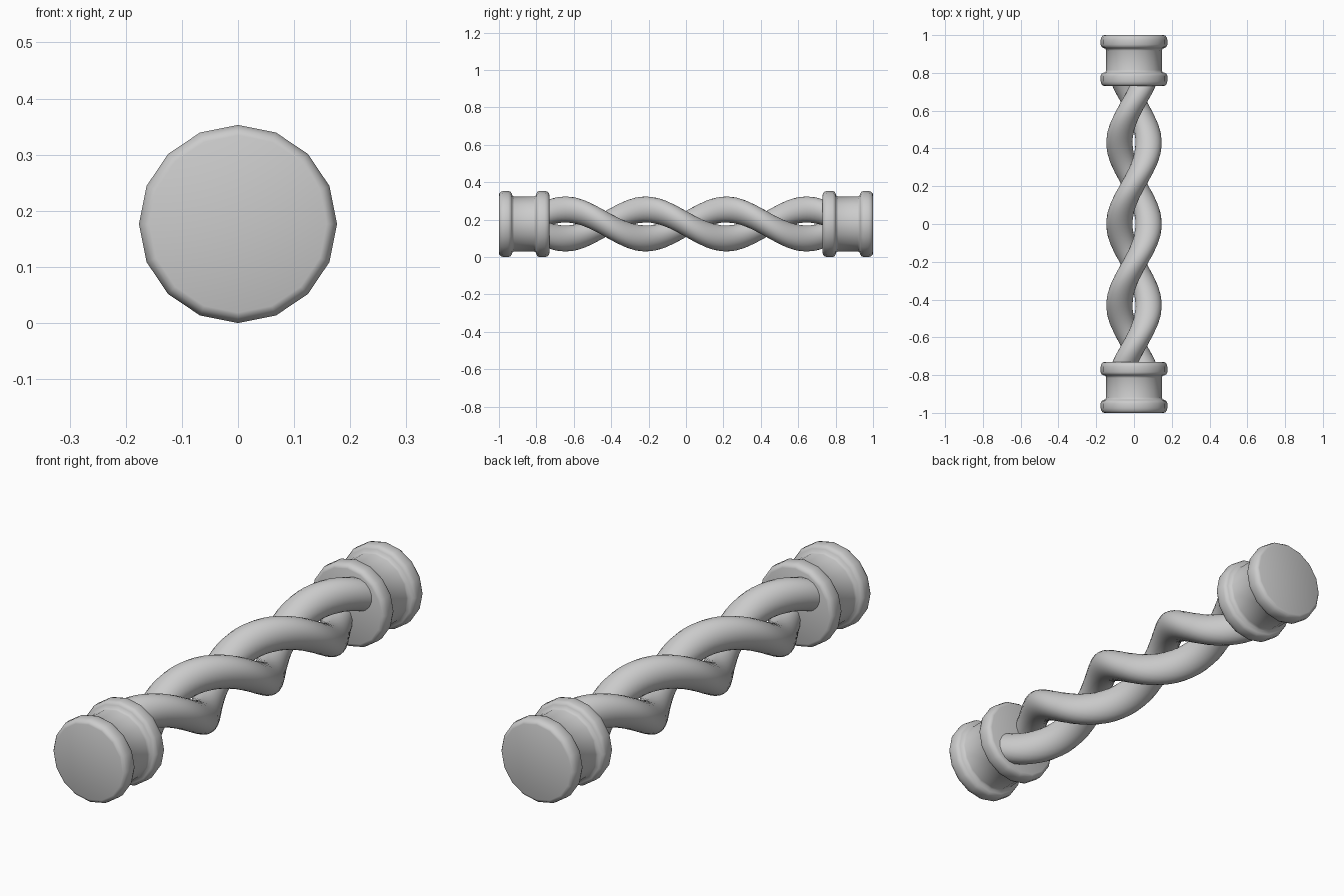
import bpy, bmesh
from math import sin, cos, pi

if "Cube" in bpy.data.objects:
    bpy.data.objects.remove(bpy.data.objects["Cube"])

AXIS_Z = 0.1765      # height of the long axis
SIDES = 16


def loft(name, rings):
    """Skin a list of equal rings along y, close both ends, shade smooth."""
    bm = bmesh.new()
    loops = [[bm.verts.new(p) for p in ring] for ring in rings]
    n = len(loops[0])
    for a, b in zip(loops, loops[1:]):
        for i in range(n):
            j = (i + 1) % n
            bm.faces.new((a[i], a[j], b[j], b[i]))
    bm.faces.new(loops[0])
    bm.faces.new(loops[-1])
    bmesh.ops.recalc_face_normals(bm, faces=bm.faces[:])
    for f in bm.faces:
        f.smooth = True
    me = bpy.data.meshes.new(name)
    bm.to_mesh(me)
    bm.free()
    ob = bpy.data.objects.new(name, me)
    bpy.context.collection.objects.link(ob)
    return ob


def ring(y, r, cx=0.0, cz=0.0, turn=0.0):
    return [(cx + r * cos(turn + 2 * pi * i / SIDES), y,
             AXIS_Z + cz + r * sin(turn + 2 * pi * i / SIDES))
            for i in range(SIDES)]


# End collars: two rounded rims joined by a narrower neck (y, radius)
profile = [(1.0, 0.158), (0.997, 0.166), (0.988, 0.173), (0.975, 0.1765),
           (0.95, 0.1765), (0.938, 0.172), (0.932, 0.163), (0.928, 0.151),
           (0.918, 0.147), (0.815, 0.147), (0.804, 0.151), (0.80, 0.163),
           (0.795, 0.172), (0.784, 0.1765), (0.755, 0.1765),
           (0.742, 0.173), (0.734, 0.166), (0.731, 0.158)]
for name, s in (("back_collar", 1), ("front_collar", -1)):
    loft(name, [ring(s * y, r) for y, r in profile])

# Two twisted strands: round section square to the axis, spun along it
PITCH, OFFSET, RADIUS, STEPS, HALF = 0.86, 0.077, 0.07, 72, 0.75
for name, phase in (("left_strand", pi), ("right_strand", 0.0)):
    rings = []
    for k in range(STEPS + 1):
        y = -HALF + 2 * HALF * k / STEPS
        t = phase - 2 * pi * y / PITCH
        rings.append(ring(y, RADIUS, OFFSET * cos(t), OFFSET * sin(t), t))
    loft(name, rings)
